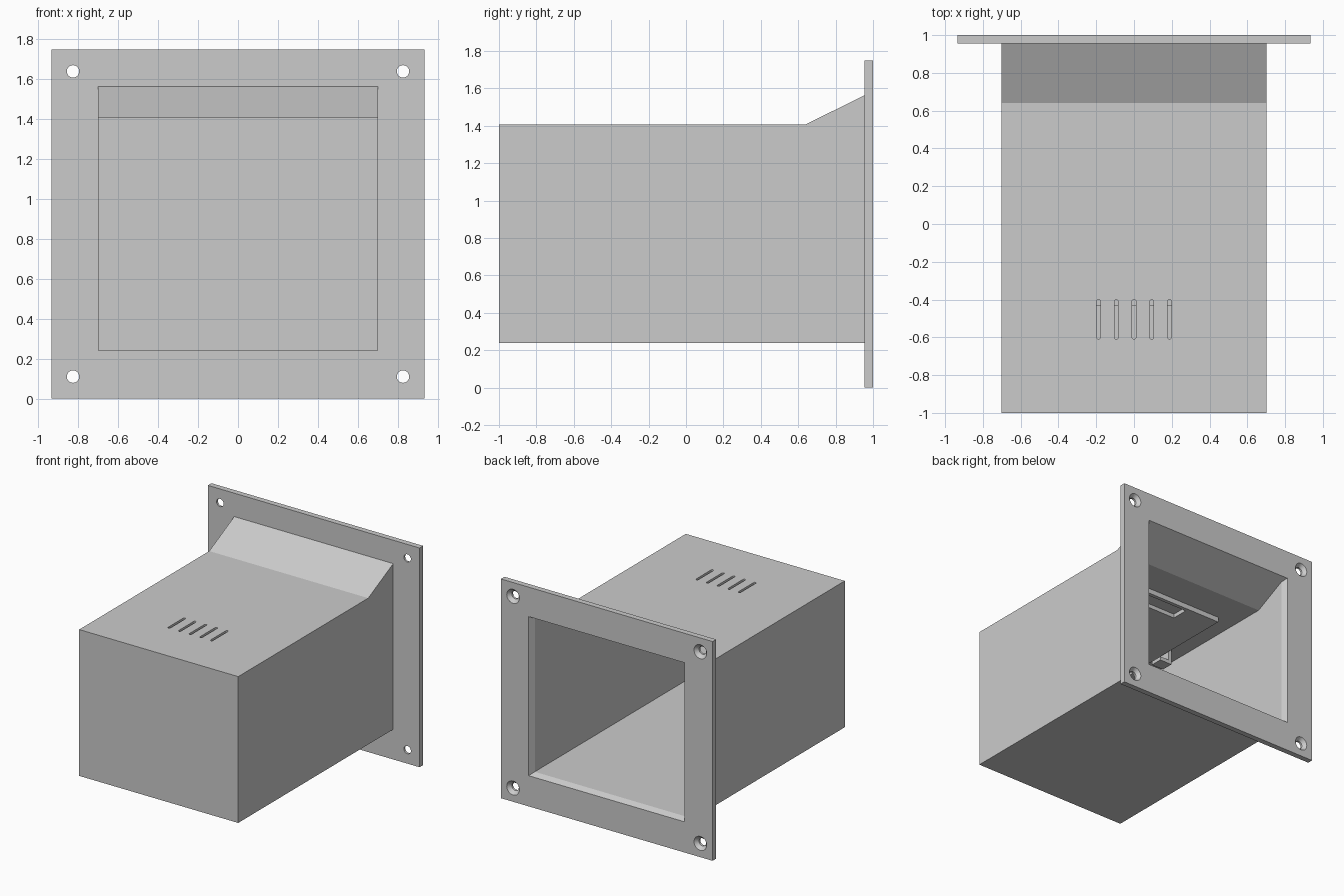
import bpy, bmesh, math
from mathutils import Vector

cube = bpy.data.objects.get("Cube")
if cube:
    bpy.data.objects.remove(cube, do_unlink=True)

grey = bpy.data.materials.new("light grey")
grey.use_nodes = True
grey.diffuse_color = (0.6, 0.6, 0.6, 1)
grey.node_tree.nodes["Principled BSDF"].inputs["Base Color"].default_value = (0.6, 0.6, 0.6, 1)


def loft(name, rings):
    """Closed solid through a list of equal-length point rings."""
    bm = bmesh.new()
    loops = [[bm.verts.new(p) for p in ring] for ring in rings]
    n = len(loops[0])
    for a, b in zip(loops, loops[1:]):
        for i in range(n):
            j = (i + 1) % n
            bm.faces.new((a[i], a[j], b[j], b[i]))
    bm.faces.new(loops[0])
    bm.faces.new(loops[-1])
    bmesh.ops.recalc_face_normals(bm, faces=bm.faces)
    mesh = bpy.data.meshes.new(name)
    bm.to_mesh(mesh)
    bm.free()
    mesh.materials.append(grey)
    obj = bpy.data.objects.new(name, mesh)
    bpy.context.collection.objects.link(obj)
    return obj


def across(profile, half):
    """Side profile (y, z) swept across the width."""
    return [[(x, y, z) for y, z in profile] for x in (-half, half)]


def rect(y, half, low, high):
    return [(-half, y, low), (half, y, low), (half, y, high), (-half, y, high)]


def box(name, x, y, z):
    return loft(name, [rect(v, 1, z[0], z[1]) for v in y]) if x is None else loft(
        name, [[(x[0], v, z[0]), (x[1], v, z[0]), (x[1], v, z[1]), (x[0], v, z[1])] for v in y])


def circle(x, y, z, r, n=32):
    return [(x + r * math.cos(t), y, z + r * math.sin(t))
            for t in (2 * math.pi * i / n for i in range(n))]


def cut(target, cutter):
    cutter.hide_render = True
    mod = target.modifiers.new("cut", 'BOOLEAN')
    mod.operation = 'DIFFERENCE'
    mod.solver = 'EXACT'
    mod.object = cutter
    bpy.context.view_layer.objects.active = target
    bpy.ops.object.modifier_apply(modifier=mod.name)
    bpy.data.objects.remove(cutter, do_unlink=True)


# Hollow housing with a sloped roof behind the flange
FLANGE_Y = 0.955
CEILING = 1.363
housing = loft("housing", across([(-1, 0.24), (FLANGE_Y, 0.24), (FLANGE_Y, 1.563),
                                  (0.64, 1.408), (-1, 1.408)], 0.702))
cut(housing, loft("cavity_cutter", across([(-0.965, 0.265), (0.975, 0.265), (0.975, 1.503),
                                           (0.685, CEILING), (-0.965, CEILING)], 0.667)))

# Row of rounded vent slots in the roof
for i in range(-2, 3):
    outline = []
    for end, start in ((-0.41, 0), (-0.6, math.pi)):
        for k in range(9):
            t = start + math.pi * k / 8
            outline.append((i * 0.094 + 0.01 * math.cos(t), end + 0.01 * math.sin(t)))
    cut(housing, loft("slot_cutter", [[(x, y, z) for x, y in outline] for z in (1.3, 1.5)]))

# Mounting flange with a tapered opening
flange = loft("mounting_flange", [rect(y, 0.935, 0, 1.75) for y in (FLANGE_Y, 1)])


def taper(y):
    t = (y - FLANGE_Y) / (1 - FLANGE_Y)
    return rect(y, 0.667 + 0.022 * t, 0.265 - 0.02 * t, 1.493 + 0.022 * t)


cut(flange, loft("opening_cutter", [taper(0.94), taper(1.02)]))

# Countersunk screw holes in the corners
for x in (-0.827, 0.827):
    for z in (0.11, 1.64):
        steps = ((0.94, 0.031), (0.972, 0.031), (1, 0.056), (1.01, 0.065))
        cut(flange, loft("screw_hole_cutter", [circle(x, y, z, r) for y, r in steps]))

# Plate under the ceiling with a rectangular notch
plate = box("ceiling_plate", (-0.5, 0.5), (-0.435, 0.405), (1.322, CEILING + 0.005))
cut(plate, box("notch_cutter", (-0.2, 0.2), (0.235, 0.375), (1.3, 1.355)))

# Small hanging clips beside the plate
for side, name in ((-1, "right_clip"), (1, "left_clip")):
    arm = [(0.51, CEILING + 0.005), (0.54, CEILING + 0.005), (0.54, 1.23), (0.43, 1.23),
           (0.43, 1.26), (0.51, 1.26)]
    loft(name, [[(side * x, y, z) for x, z in arm] for y in (-0.3, -0.2)])

# Flat faces, with smooth round holes
for obj in (housing, flange):
    bpy.ops.object.select_all(action='DESELECT')
    obj.select_set(True)
    bpy.context.view_layer.objects.active = obj
    bpy.ops.object.shade_smooth_by_angle(angle=math.radians(24))
